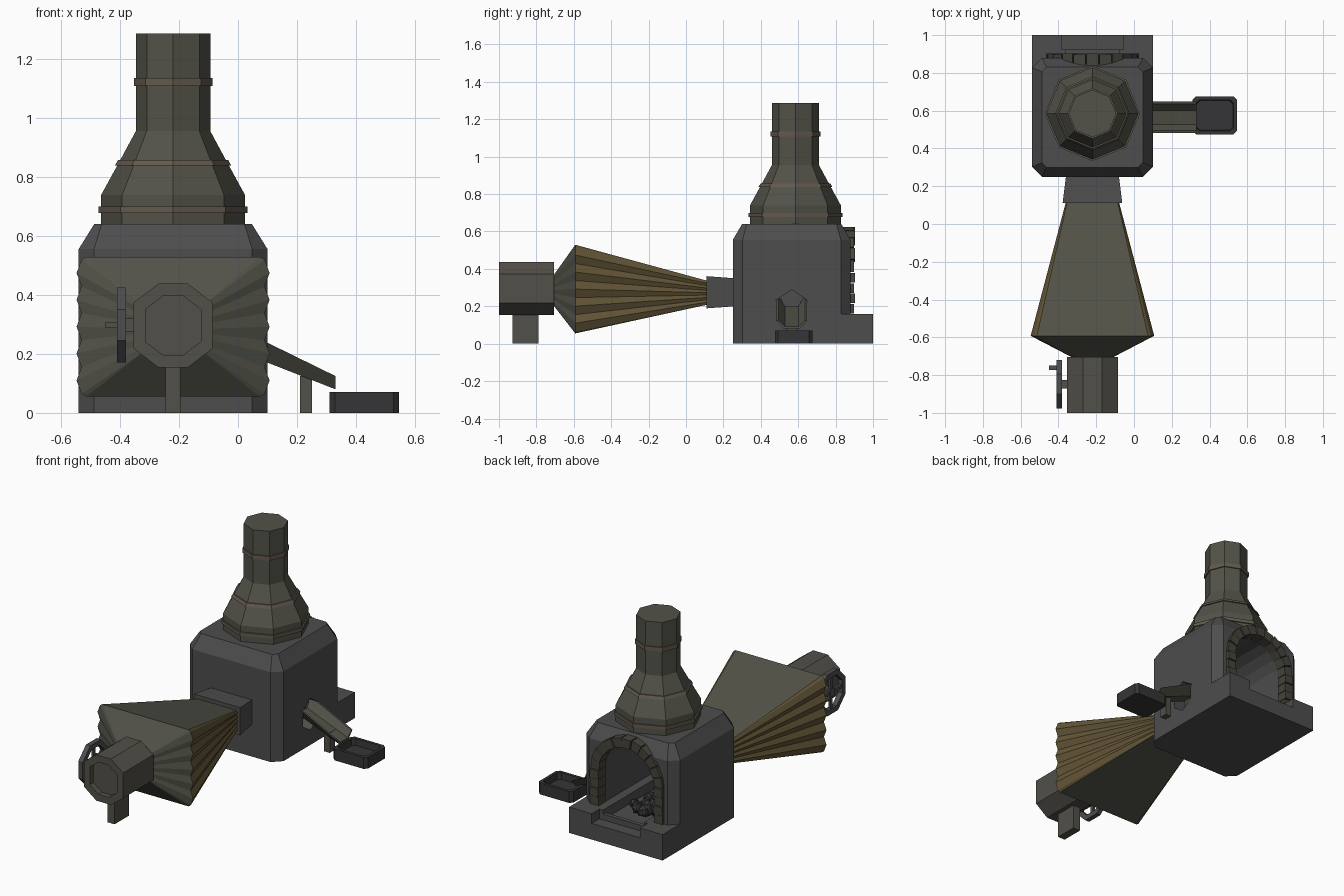
import bpy, bmesh, math, random
from mathutils import Vector

if "Cube" in bpy.data.objects:
    bpy.data.objects.remove(bpy.data.objects["Cube"])
random.seed(4)
CX, CY = -0.22, 0.58          # furnace axis


def mat(name, r, g, b):
    m = bpy.data.materials.new(name)
    m.diffuse_color = (r, g, b, 1)
    m.use_nodes = True
    m.node_tree.nodes["Principled BSDF"].inputs["Base Color"].default_value = m.diffuse_color
    return m


STONE = mat("stone", .075, .075, .077)
IRON = mat("iron", .085, .085, .066)
BAND = mat("band", .125, .10, .075)
LEATHER = mat("leather", .125, .092, .038)
WOOD = mat("wood", .085, .08, .066)
BRICK = mat("brick", .06, .057, .045)
DARK = mat("dark", .036, .036, .038)


def loft(name, rings, m, cyclic=False):
    """Skin a list of equal-length point rings, capping the ends unless cyclic."""
    bm = bmesh.new()
    vs = [[bm.verts.new(p) for p in r] for r in rings]
    n, k = len(rings), len(rings[0])
    for i in range(n if cyclic else n - 1):
        a, b = vs[i], vs[(i + 1) % n]
        for j in range(k):
            bm.faces.new((a[j], a[(j + 1) % k], b[(j + 1) % k], b[j]))
    if not cyclic:
        bm.faces.new(vs[0])
        bm.faces.new(vs[-1])
    bmesh.ops.recalc_face_normals(bm, faces=bm.faces)
    me = bpy.data.meshes.new(name)
    bm.to_mesh(me)
    bm.free()
    me.materials.append(m)
    ob = bpy.data.objects.new(name, me)
    bpy.context.collection.objects.link(ob)
    return ob


def rect(x0, x1, y0, y1, z, c=0):
    """Horizontal rectangle with cut corners of size c."""
    if not c:
        return [(x0, y0, z), (x1, y0, z), (x1, y1, z), (x0, y1, z)]
    return [(x0 + c, y0, z), (x1 - c, y0, z), (x1, y0 + c, z), (x1, y1 - c, z),
            (x1 - c, y1, z), (x0 + c, y1, z), (x0, y1 - c, z), (x0, y0 + c, z)]


def box(name, x0, x1, y0, y1, z0, z1, m):
    return loft(name, [rect(x0, x1, y0, y1, z0), rect(x0, x1, y0, y1, z1)], m)


def cut(ob, cutters):
    bpy.context.view_layer.objects.active = ob
    for c in cutters:
        c.hide_render = True
        mod = ob.modifiers.new("cut", 'BOOLEAN')
        mod.operation, mod.solver, mod.object = 'DIFFERENCE', 'EXACT', c
        bpy.ops.object.modifier_apply(modifier=mod.name)


# furnace body and hearth sill
body = loft("furnace_body", [rect(-.54, .10, .25, .88, 0, .052),
                             rect(-.54, .10, .25, .88, .555, .052),
                             rect(-.487, .047, .30, .83, .64, .025)], STONE)
sill = box("hearth_sill", -.54, .10, .80, 1.0, 0, .16, STONE)

# cavities: arched chamber, fire bed, ash notch, air hole, chute outlet
arch = [(CX - .195, .16), (CX + .195, .16)] + [
    (CX + .195 * math.cos(a), .38 + .195 * math.sin(a))
    for a in (math.pi * i / 10 for i in range(11))]
chamber = loft("chamber_cutter", [[(x, y, z) for x, z in arch] for y in (.32, .95)], STONE)
bed = box("bed_cutter", -.36, -.08, .40, .90, .10, .20, STONE)
notch = box("notch_cutter", -.385, -.055, .925, 1.1, .10, .20, STONE)
lip = box("lip_cutter", -.36, -.08, .89, .93, .135, .20, STONE)
air = box("air_cutter", -.29, -.15, .28, .36, .22, .33, STONE)
hexa = [(CY - .015 + .085 * math.sin(a), .19 + .098 * math.cos(a))
        for a in (math.pi * i / 3 for i in range(6))]
outlet = loft("outlet_cutter", [[(x, y, z) for y, z in hexa] for x in (.02, .2)], STONE)
cutters = [chamber, bed, notch, lip, air, outlet]
cut(body, [chamber, bed, air, outlet])
cut(sill, [bed, notch, lip])
for c in cutters:
    bpy.data.objects.remove(c)

# arch bricks
R0, R1 = .19, .247
for s in (-1, 1):
    for i in range(4):
        z = .16 + .055 * i
        e = .006 * (i % 2)
        xs = sorted((CX + s * R0, CX + s * R1))
        box("arch_brick", *xs, .83, .897 + e, z + .002, z + .053, BRICK)
for i in range(11):
    a0, a1 = math.pi * (i + .04) / 11, math.pi * (i + .96) / 11
    q = [(CX + r * math.cos(a), .38 + r * math.sin(a))
         for r, a in ((R0, a0), (R1, a0), (R1, a1), (R0, a1))]
    loft("arch_brick", [[(x, y, z) for x, z in q] for y in (.83, .897 + .006 * (i % 2))], BRICK)

# coals
for i in range(20):
    bm = bmesh.new()
    bmesh.ops.create_icosphere(bm, subdivisions=1, radius=random.uniform(.028, .04))
    me = bpy.data.meshes.new("coal")
    bm.to_mesh(me)
    bm.free()
    me.materials.append(DARK)
    ob = bpy.data.objects.new("coal", me)
    d, a = .10 * math.sqrt(random.random()), random.uniform(0, 6.28)
    ob.location = (CX + d * math.cos(a), .66 + 1.3 * d * math.sin(a), .12 + .5 * (.10 - d))
    ob.rotation_euler = (a, d * 30, a)
    bpy.context.collection.objects.link(ob)


# chimney and its bands
def octa(r, z):
    return [(CX + r * math.cos(math.pi * i / 4), CY + .005 + r * math.sin(math.pi * i / 4), z)
            for i in range(8)]


loft("chimney", [octa(r, z) for r, z in ((.244, .63), (.244, .738), (.187, .842),
                                         (.126, .955), (.126, 1.286))], IRON)
for z0, z1, r0, r1 in ((.678, .699, .252, .252), (.838, .856, .197, .187), (1.107, 1.134, .133, .133)):
    loft("chimney_band", [octa(r0, z0), octa(r1, z1)], BAND)


# bellows: flat boards, pleated leather sides, tapered front
def bellows_ring(y, w, h, cz, k):
    side = [(w - .017 * k * (i % 2 == 0), h * (1 - .04 * k - i / 10 * (2 - .08 * k)))
            for i in range(11)]
    right = [(w * (1 - .1 * k), h)] + side + [(w * (1 - .1 * k), -h)]
    pts = right + [(-x, z) for x, z in reversed(right)]
    return [(CX + x, y, cz + z) for x, z in pts]


bellows = loft("bellows", [bellows_ring(-.71, .10, .078, .285, .0),
                           bellows_ring(-.592, .327, .237, .292, 1),
                           bellows_ring(.13, .137, .06, .272, .5)], IRON)
bellows.data.materials.append(LEATHER)
for p in bellows.data.polygons:
    if abs(p.normal.x) > .5 and p.center.y > -.59:
        p.material_index = 1

# nozzle block
loft("bellows_nozzle", [[(CX + sx * w, y, .275 + sz * h) for sx, sz in
                         ((-1, -1), (1, -1), (1, 1), (-1, 1))]
                        for y, w, h in ((.11, .158, .086), (.27, .138, .074))], STONE)

# pump drum with recessed front, on a leg
drum = [(.05, .142), (.134, .078), (.134, -.078), (.05, -.142),
        (-.05, -.142), (-.134, -.078), (-.134, .078), (-.05, .142)]
loft("pump_drum", [[(CX + x * s, y, .296 + z * s) for x, z in drum]
                   for y, s in ((-.705, 1), (-1, 1), (-1, .70), (-.965, .70))], WOOD)
box("pump_leg", -.245, -.195, -.928, -.788, 0, .18, WOOD)

# hand wheel with spokes, axle and crank handle
WY, WZ = -.848, .298
loft("wheel_rim", [[(x, WY + r * math.cos(a), WZ + r * math.sin(a))
                    for x, r in ((-.41, .105), (-.38, .105), (-.38, .138), (-.41, .138))]
                   for a in (math.pi * (i + .5) / 4 for i in range(8))], STONE, True)
box("wheel_spoke", -.403, -.387, WY - .11, WY + .11, WZ - .01, WZ + .01, STONE)
box("wheel_spoke", -.403, -.387, WY - .01, WY + .01, WZ - .11, WZ + .11, STONE)
box("wheel_axle", -.41, -.34, WY - .022, WY + .022, WZ - .022, WZ + .022, WOOD)
box("wheel_handle", -.45, -.385, WY + .076, WY + .098, WZ - .008, WZ + .008, WOOD)


# outlet chute: half-hexagon trough sloping down
def trough(x, top, bot):
    t = .012
    return [(x, .565 + y, z) for y, z in (
        (-.083, top), (-.043, bot), (.043, bot), (.083, top),
        (.083 - t, top), (.043 - t / 2, bot + t), (-.043 + t / 2, bot + t), (-.083 + t, top))]


loft("chute", [trough(.05, .262, .19), trough(.33, .125, .08)], IRON)
box("chute_leg", .21, .25, .54, .59, 0, .125, WOOD)

# catch tray
loft("catch_tray", [rect(.31 + i, .545 - i, .475 + i, .675 - i, z, .018)
                    for i, z in ((0, 0), (0, .07), (.018, .07), (.022, .03))], DARK)
